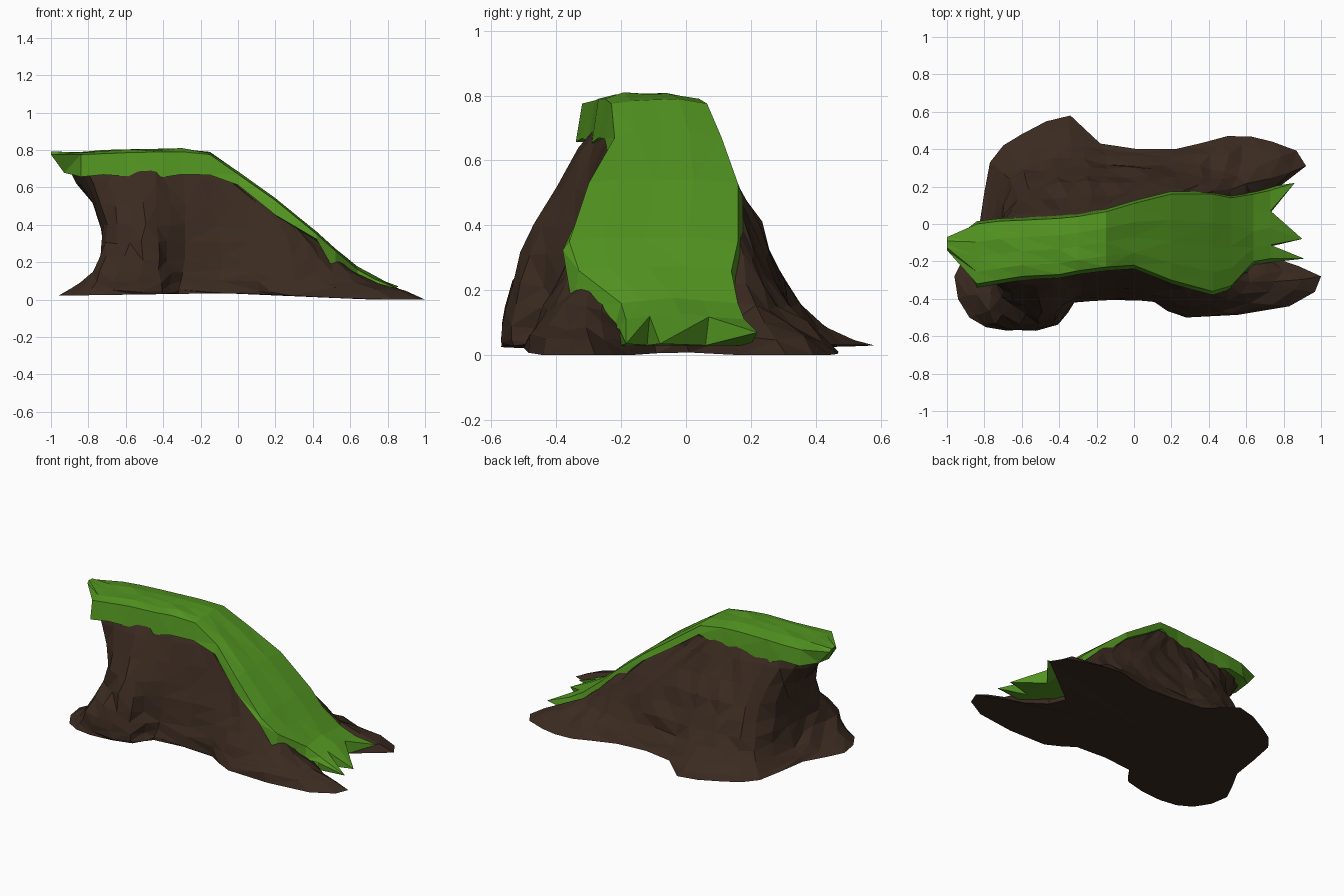
import bpy
import bmesh
import random
from mathutils import Vector

random.seed(4)
default_cube = bpy.data.objects.get("Cube")
if default_cube:
    bpy.data.objects.remove(default_cube, do_unlink=True)


def make_material(name, colour):
    material = bpy.data.materials.new(name)
    material.use_nodes = True
    material.diffuse_color = colour
    shader = material.node_tree.nodes["Principled BSDF"]
    shader.inputs["Base Color"].default_value = colour
    shader.inputs["Roughness"].default_value = 1
    return material


def make_object(name, bm, material):
    bmesh.ops.recalc_face_normals(bm, faces=bm.faces)
    mesh = bpy.data.meshes.new(name)
    bm.to_mesh(mesh)
    bm.free()
    mesh.materials.append(material)
    result = bpy.data.objects.new(name, mesh)
    bpy.context.collection.objects.link(result)
    return result


def jitter(amount):
    return Vector([random.uniform(-amount, amount) for axis in "xyz"])


def curve_point(before, start, end, after, t):
    """Point on a smooth curve from start to end."""
    slope_in, slope_out = (end - before) / 2, (after - start) / 2
    ease = t * t * (3 - 2 * t)
    return (start.lerp(end, ease) + slope_in * t * (1 - t) ** 2
            - slope_out * t * t * (1 - t))


def bridge(bm, lower, upper):
    """Join two closed rings of equal length with quads."""
    for i in range(len(lower)):
        j = (i + 1) % len(lower)
        bm.faces.new((lower[i], lower[j], upper[j], upper[i]))


def fan(bm, loop, point):
    """Close a ring of vertices with triangles to one point."""
    for i in range(len(loop)):
        bm.faces.new((loop[i], loop[(i + 1) % len(loop)], point))


brown = make_material("brown rock", (0.0425, 0.0235, 0.0145, 1))
green = make_material("green grass", (0.085, 0.3, 0.015, 1))

# Rock outlines at four heights, anticlockwise from the front right toe
foot = [(1, -.28), (.72, -.17), (.54, .01), (.92, .31), (.74, .44),
        (.5, .47), (.22, .4), (-.18, .43), (-.34, .58), (-.6, .48),
        (-.77, .33), (-.83, -.03), (-.96, -.28), (-.88, -.5), (-.68, -.57),
        (-.4, -.53), (-.32, -.42), (.1, -.41), (.28, -.5), (.83, -.44)]
low = [(.62, -.31), (.57, -.2), (.55, -.02), (.6, .21), (.48, .28),
       (.35, .32), (.15, .32), (-.15, .32), (-.34, .35), (-.52, .33),
       (-.67, .24), (-.74, -.04), (-.75, -.25), (-.78, -.46), (-.64, -.56),
       (-.42, -.53), (-.29, -.39), (.1, -.4), (.3, -.44), (.51, -.4)]
waist = [(.32, -.24), (.33, -.15), (.31, -.03), (.33, .15), (.27, .18),
         (.15, .2), (.02, .22), (-.18, .22), (-.32, .22), (-.48, .2),
         (-.63, .12), (-.72, -.05), (-.73, -.2), (-.7, -.35), (-.56, -.44),
         (-.43, -.45), (-.28, -.34), (.05, -.3), (.22, -.31), (.3, -.29)]
brow = [(-.1, -.16), (-.1, -.1), (-.1, -.04), (-.1, .05), (-.13, .07),
        (-.18, .07), (-.25, .06), (-.32, .04), (-.42, .03), (-.55, 0),
        (-.72, -.01), (-.9, -.08), (-.89, -.18), (-.82, -.29), (-.64, -.27),
        (-.44, -.27), (-.3, -.23), (-.2, -.21), (-.14, -.2), (-.11, -.18)]
heights = (0.02, 0.15, 0.4, 0.71)
levels = [[Vector((x, y, z)) for x, y in ring]
          for ring, z in zip((foot, low, waist, brow), heights)]

# Rock body, lofted through the outlines in short curved steps
rock = bmesh.new()
rings = []
steps = 3
for k in range(len(levels) - 1):
    around = [levels[max(0, min(len(levels) - 1, n))] for n in range(k - 1, k + 3)]
    for s in range(steps):
        rings.append([curve_point(*column, s / steps) for column in zip(*around)])
rings.append(levels[-1])
last = len(rings) - 1
loft = []
for number, ring in enumerate(rings):
    verts = []
    count = len(ring)
    for i, point in enumerate(ring):
        middle = curve_point(ring[i - 1], point, ring[(i + 1) % count],
                             ring[(i + 2) % count], 0.5)
        for p, rough in ((point, 0.007), (middle, 0.015)):
            p = p.copy()
            if 0 < number < last:
                p += jitter(rough)
            elif number == 0:
                p.z = max(0, 0.035 - max(0.05 * p.x, -0.015 * p.x))
            verts.append(rock.verts.new(p))
    loft.append(verts)
for lower, upper in zip(loft, loft[1:]):
    bridge(rock, lower, upper)
fan(rock, loft[0], rock.verts.new((-0.1, 0, 0.035)))
rock.faces.new(loft[-1])
bmesh.ops.triangulate(rock, faces=rock.faces)
make_object("rock_body", rock, brown)

# Grass cover stations: x, front y, back y, height, front drop, back drop
stations = [(-1, -.14, -.07, .785, .1, .1), (-.84, -.32, 0, .785, .12, .12),
            (-.72, -.3, .015, .79, .13, .1), (-.6, -.28, .02, .795, .14, .15),
            (-.4, -.27, .03, .8, .14, .11), (-.3, -.25, .04, .8, .14, .12),
            (-.15, -.23, .065, .785, .13, .05), (0, -.22, .11, .68, .07, .06),
            (.2, -.3, .16, .54, .08, .06), (.42, -.36, .16, .36, .04, .08),
            (.52, -.33, .14, .27, .13, .08), (.64, -.2, .16, .17, .09, .08),
            (.73, -.185, .18, .12, .05, .05)]
grass = bmesh.new()
strips = []
for x, front, back, z, front_drop, back_drop in stations:
    def across(t):
        return front + (back - front) * t

    lip_x = max(x, -0.93)
    ragged = random.uniform(-0.012, 0.012)
    points = [(lip_x, front - 0.02, z - front_drop + ragged), (x, front, z - 0.01)]
    points += [(x, across(t), z + 0.004 + random.uniform(-0.007, 0.007))
               for t in (0.2, 0.45, 0.7)]
    points += [(x, back, z - 0.01), (lip_x, back + 0.015, z - back_drop - ragged)]
    strips.append([grass.verts.new(p) for p in points])
for lower, upper in zip(strips, strips[1:]):
    bridge(grass, lower, upper)
grass.faces.new(strips[0])

# Pointed grass tongues at the foot of the slope, closed underneath
end = strips[-1]
floor = [grass.verts.new((0.73, y, 0.03)) for y in (-0.2, -0.12, 0.06, 0.2)]
tongues = [(end[0:3], floor[0:2], (0.91, -0.185, 0.035)),
           (end[2:5], floor[1:3], (0.9, -0.08, 0.035)),
           (end[4:7], floor[2:4], (0.86, 0.22, 0.07))]
for top, bottom, tip in tongues:
    fan(grass, top + bottom[::-1], grass.verts.new(tip))
root = grass.verts.new((0.5, 0, 0.035))
for a, b in zip(floor, floor[1:]):
    grass.faces.new((a, b, root))
bmesh.ops.triangulate(grass, faces=grass.faces)
make_object("grass_cover", grass, green)
